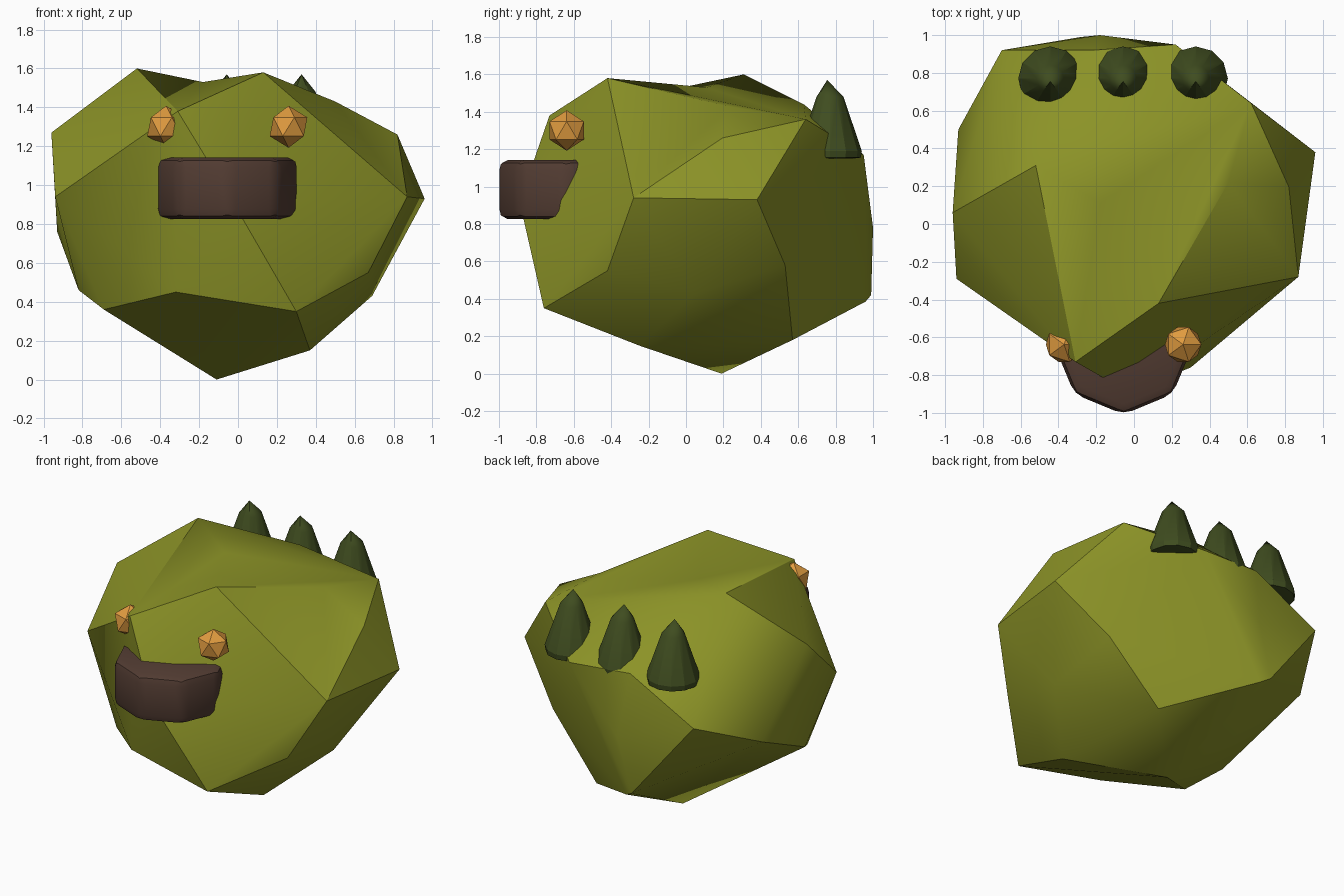
import bpy, bmesh, math
from mathutils import Vector

if "Cube" in bpy.data.objects:
    bpy.data.objects.remove(bpy.data.objects["Cube"])

CX = -0.055  # face and spikes are centred slightly left


def material(name, rgb):
    m = bpy.data.materials.new(name)
    m.diffuse_color = (*rgb, 1)
    m.use_nodes = True
    m.node_tree.nodes["Principled BSDF"].inputs["Base Color"].default_value = m.diffuse_color
    return m


OLIVE = material("olive", (0.26, 0.29, 0.02))
AMBER = material("amber", (0.75, 0.33, 0.05))
BROWN = material("brown", (0.085, 0.045, 0.032))
MOSS = material("moss", (0.05, 0.073, 0.014))


def finish(name, bm, mat, angle=None):
    bmesh.ops.recalc_face_normals(bm, faces=bm.faces)
    me = bpy.data.meshes.new(name)
    bm.to_mesh(me)
    bm.free()
    me.materials.append(mat)
    ob = bpy.data.objects.new(name, me)
    bpy.context.collection.objects.link(ob)
    if angle:
        bpy.ops.object.select_all(action='DESELECT')
        ob.select_set(True)
        bpy.context.view_layer.objects.active = ob
        bpy.ops.object.shade_smooth_by_angle(angle=math.radians(angle))
    return ob


def edge_between(bm, p, q):
    for e in bm.edges:
        ends = [v.co for v in e.verts]
        if all(min((c - t).length for c in ends) < 1e-4 for t in (p, q)):
            return e


# Boulder body: convex hull around its main corners
TOP = Vector((0.13, -0.42, 1.58))
PEAK = Vector((-0.52, 0.31, 1.60))
SHOULDER = Vector((0.82, 0.195, 1.26))
corners = [
    TOP, PEAK, SHOULDER, (0.50, 0.22, 1.43), (0.03, 0.63, 1.44),
    (0.62, 0.64, 1.36), (-0.96, 0.06, 1.27), (-0.31, -0.73, 1.38),
    (-0.22, 0.92, 1.20), (0.22, 0.95, 1.17), (-0.70, 0.92, 0.95),
    (0.96, 0.38, 0.93), (0.87, -0.28, 0.94), (-0.94, -0.29, 0.94), (-0.03, -0.89, 0.92),
    (-0.93, 0.50, 0.76), (-0.18, 1.00, 0.78), (0.64, 0.53, 0.58), (0.67, -0.42, 0.55),
    (0.30, -0.76, 0.35), (-0.32, -0.70, 0.45), (-0.69, -0.33, 0.36), (-0.82, -0.12, 0.46),
    (-0.22, 0.96, 0.385), (-0.28, 0.99, 0.42), (0.69, 0.05, 0.43),
    (0.37, -0.25, 0.15), (0.28, 0.57, 0.18), (-0.11, 0.19, 0.0),
]
bm = bmesh.new()
for c in corners:
    bm.verts.new(c)
bmesh.ops.convex_hull(bm, input=bm.verts)
bmesh.ops.delete(bm, geom=[v for v in bm.verts if not v.link_faces], context='VERTS')

# Shallow saddle between the two top peaks
e = edge_between(bm, TOP, PEAK)
if e:
    res = bmesh.ops.subdivide_edges(bm, edges=[e], cuts=1)
    for v in res['geom_inner']:
        if isinstance(v, bmesh.types.BMVert):
            v.co = (-0.18, 0.11, 1.53)
bmesh.ops.triangulate(bm, faces=[f for f in bm.faces if len(f.verts) > 3])

# Hollow the right shoulder a little by turning its ridge
e = edge_between(bm, TOP, SHOULDER)
if e:
    bmesh.ops.rotate_edges(bm, edges=[e], use_ccw=False)
finish("body", bm, OLIVE, 31)

# Faceted eyes
for side, name in ((-1, "left_eye"), (1, "right_eye")):
    bm = bmesh.new()
    bmesh.ops.create_icosphere(bm, subdivisions=1, radius=0.108)
    bmesh.ops.translate(bm, verts=bm.verts, vec=(CX + side * 0.315, -0.638, 1.30))
    finish(name, bm, AMBER)

# Mouth: eight-sided drum with softened edges, half sunk in the body
bm = bmesh.new()
bmesh.ops.create_cone(bm, cap_ends=True, segments=8, radius1=0.368, radius2=0.368, depth=0.315)
bmesh.ops.bevel(bm, geom=bm.edges[:], offset=0.05, segments=2, profile=0.5, affect='EDGES')
bmesh.ops.translate(bm, verts=bm.verts, vec=(CX, -0.64, 0.984))
finish("mouth", bm, BROWN, 30)

# Row of back spikes: lathed blunt cones
profile = [(0.125, 1.15), (0.165, 1.155), (0.17, 1.19), (0.072, 1.48)]
SIDES = 12
for i in range(3):
    bm = bmesh.new()
    x = CX - 0.003 + (i - 1) * 0.385
    rings = [[bm.verts.new((x + r * math.cos(2 * math.pi * k / SIDES),
                            0.77 + r * math.sin(2 * math.pi * k / SIDES), z))
              for k in range(SIDES)] for r, z in profile]
    tip = bm.verts.new((x, 0.755, 1.57))
    bm.faces.new(rings[0])
    for k in range(SIDES):
        n = (k + 1) % SIDES
        for a, b in zip(rings, rings[1:]):
            bm.faces.new((a[k], a[n], b[n], b[k]))
        bm.faces.new((rings[-1][k], rings[-1][n], tip))
    finish(f"back_spike_{i + 1}", bm, MOSS, 25)
